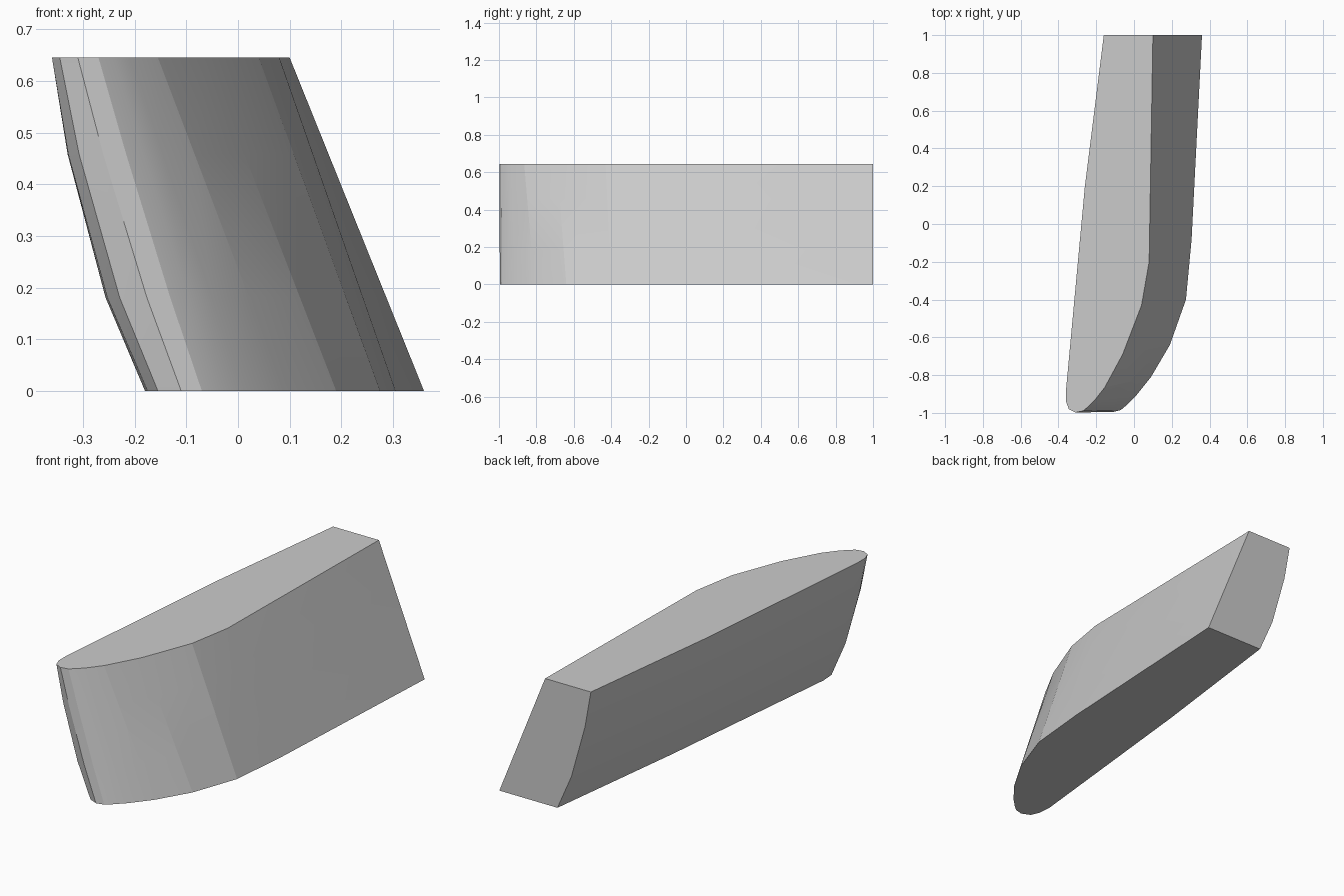
import bpy, bmesh

if "Cube" in bpy.data.objects:
    bpy.data.objects.remove(bpy.data.objects["Cube"])

HEIGHT = 0.645

# Matching outline points: top x, top y, bottom x, bottom y, bulge weight
OUTLINE = [
    (-0.16, 1.0, 0.03, 1.0, 1), (-0.26, 0.2, -0.07, 0.2, 1),
    (-0.36, -0.88, -0.18, -0.86, 1), (-0.36, -0.94, -0.175, -0.93, 1),
    (-0.345, -0.98, -0.155, -0.975, 0.8), (-0.31, -0.998, -0.11, -0.995, 0.4),
    (-0.27, -0.99, -0.07, -0.985, 0.2), (-0.24, -0.965, -0.04, -0.96, 0),
    (-0.21, -0.935, 0.01, -0.91, 0), (-0.155, -0.865, 0.09, -0.81, 0),
    (-0.06, -0.69, 0.19, -0.64, 0), (0.04, -0.43, 0.275, -0.40, 0),
    (0.08, -0.2, 0.305, -0.08, 0), (0.10, 1.0, 0.36, 1.0, 0),
]
# Height fraction and sideways bulge of the curved left side
LEVELS = [(0, 0), (0.28, -0.026), (0.71, -0.022), (1, 0)]

# Leaning body lofted through the levels
bm = bmesh.new()
rings = []
for t, bulge in LEVELS:
    rings.append([bm.verts.new((bx + (tx - bx) * t + bulge * w,
                                by + (ty - by) * t, HEIGHT * t))
                  for tx, ty, bx, by, w in OUTLINE])
n = len(OUTLINE)
for low, high in zip(rings, rings[1:]):
    for i in range(n):
        j = (i + 1) % n
        bm.faces.new((low[i], low[j], high[j], high[i]))
bm.faces.new(rings[0])
bm.faces.new(rings[-1])
bmesh.ops.recalc_face_normals(bm, faces=bm.faces)

mesh = bpy.data.meshes.new("curved_block")
bm.to_mesh(mesh)
bm.free()
block = bpy.data.objects.new("curved_block", mesh)
bpy.context.collection.objects.link(block)

# Plain grey finish
grey = bpy.data.materials.new("light_grey")
grey.diffuse_color = (0.6, 0.6, 0.6, 1)
grey.use_nodes = True
grey.node_tree.nodes["Principled BSDF"].inputs["Base Color"].default_value = grey.diffuse_color
mesh.materials.append(grey)

# Soft sides with crisp rims
bpy.context.view_layer.objects.active = block
block.select_set(True)
bpy.ops.object.shade_smooth_by_angle(angle=0.15)
